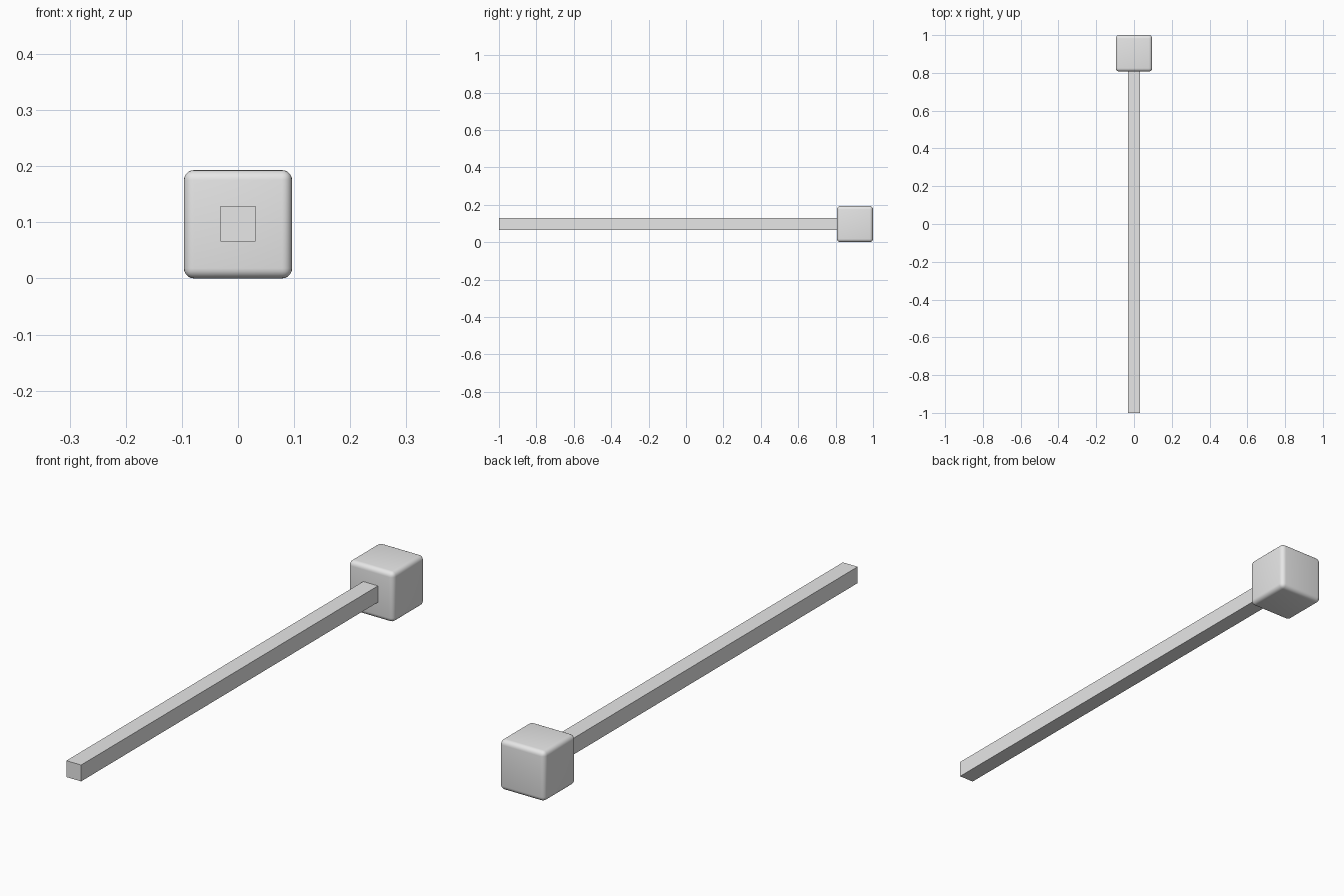
import bpy

if "Cube" in bpy.data.objects:
    bpy.data.objects.remove(bpy.data.objects["Cube"])

grey = bpy.data.materials.new("light_grey")
grey.diffuse_color = (0.8, 0.8, 0.8, 1.0)
grey.use_nodes = True
grey.node_tree.nodes["Principled BSDF"].inputs["Base Color"].default_value = grey.diffuse_color


def box(name, size, location):
    bpy.ops.mesh.primitive_cube_add(size=1, location=location)
    obj = bpy.context.object
    obj.name = name
    obj.scale = size
    bpy.ops.object.transform_apply(location=False, rotation=False, scale=True)
    obj.data.materials.append(grey)
    return obj


HEAD = 0.193      # edge length of the head cube
SHAFT = 0.063     # thickness of the square shaft
mid_z = HEAD / 2

# Long square shaft, ending just inside the head
front, back = -1.0, 1.0 - HEAD + 0.01
box("shaft", (SHAFT, back - front, SHAFT), (0, (front + back) / 2, mid_z + 0.001))

# Cube head with rounded edges
head = box("head", (HEAD, HEAD, HEAD), (0, 1.0 - HEAD / 2, mid_z))
bevel = head.modifiers.new("rounded_edges", 'BEVEL')
bevel.width = 0.018
bevel.segments = 5
bpy.ops.object.modifier_apply(modifier=bevel.name)
bpy.ops.object.shade_smooth_by_angle()
